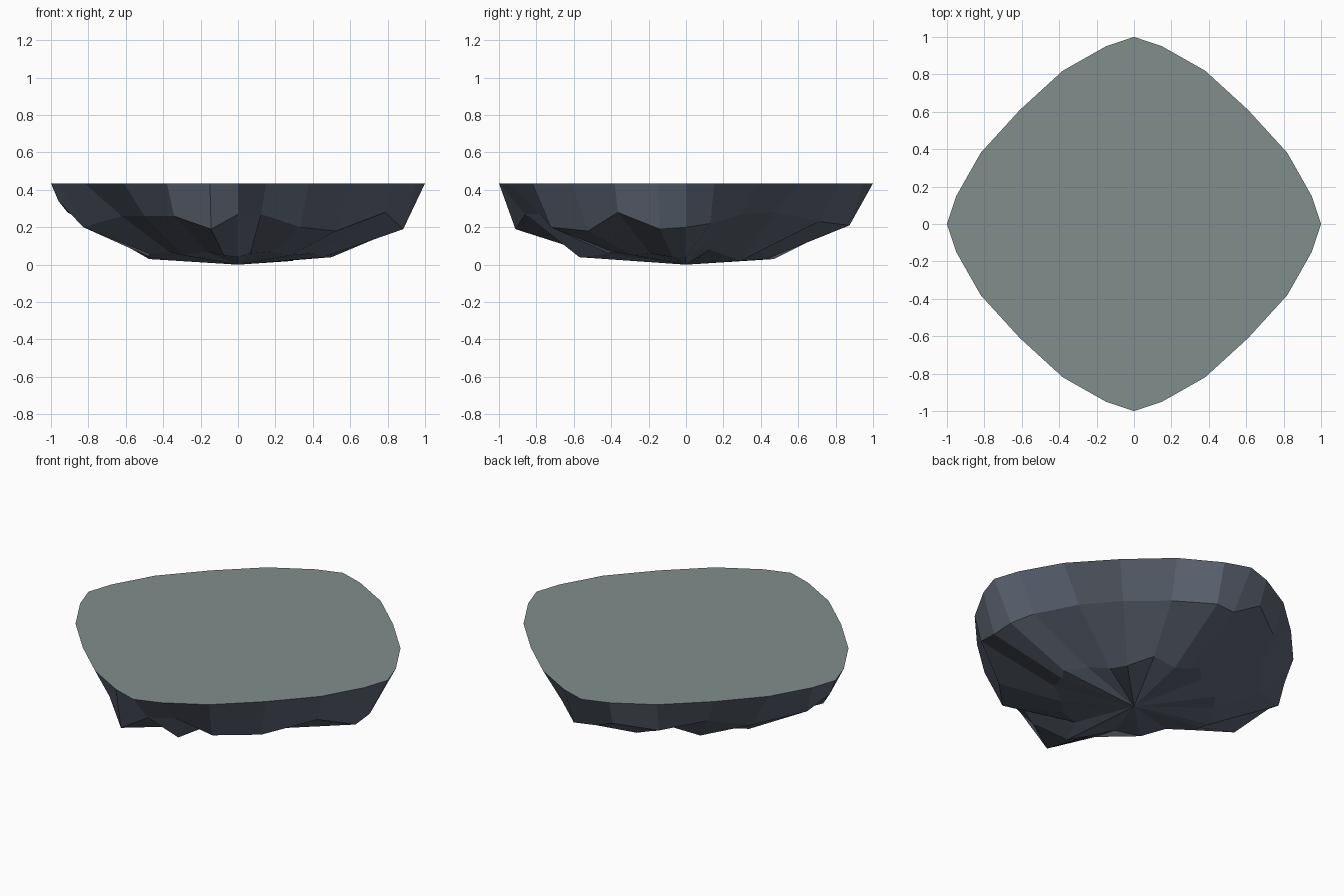
import bpy
import bmesh

cube = bpy.data.objects.get("Cube")
if cube:
    bpy.data.objects.remove(cube, do_unlink=True)


def make_material(name, colour):
    material = bpy.data.materials.new(name)
    material.use_nodes = True
    rgba = (*colour, 1.0)
    material.diffuse_color = rgba
    shader = next(n for n in material.node_tree.nodes if n.type == "BSDF_PRINCIPLED")
    shader.inputs["Base Color"].default_value = rgba
    shader.inputs["Roughness"].default_value = 0.9
    return material


def add_ring(mesh, outline, scales, heights):
    """One loop of vertices: the rim outline scaled point by point, in percent."""
    return [mesh.verts.new((x * s / 100, y * s / 100, z / 100))
            for (x, y), s, z in zip(outline, scales, heights)]


def bridge(mesh, upper, lower):
    """Join two loops with a band of faceted quads."""
    count = len(upper)
    for i in range(count):
        j = (i + 1) % count
        mesh.faces.new((lower[i], lower[j], upper[j], upper[i]))


# Rim outline: one quarter, repeated by quarter turns
quarter = [(1, 0), (.95, .15), (.82, .38), (.61, .61), (.38, .82), (.15, .95)]
outline = []
for turn in range(4):
    outline += quarter
    quarter = [(-y, x) for x, y in quarter]
count = len(outline)

# Craggy shoulder: percent of rim radius and height, one row per quarter
shoulder_scale = [88, 87, 79, 78, 87, 92,
                  85, 95, 93, 80, 80, 96,
                  96, 87, 76, 82, 90, 96,
                  86, 82, 88, 86, 96, 93]
shoulder_height = [20, 22, 27, 28, 23, 21,
                   22, 29, 25, 24, 19, 28,
                   34, 20, 26, 26, 26, 19,
                   27, 27, 20, 18, 28, 19]

# Rugged lower belly
belly_scale = [50, 40, 34, 48, 47, 45,
               47, 50, 45, 52, 50, 50,
               47, 50, 45, 48, 44, 50,
               57, 44, 48, 46, 50, 48]
belly_height = [4, 8, 8, 2, 8, 3,
                3, 6, 7, 4, 6, 3,
                4, 6, 7, 5, 7, 5,
                4, 6, 7, 5, 6, 4]

mesh = bmesh.new()
rim = add_ring(mesh, outline, [100] * count, [43.5] * count)
shoulder = add_ring(mesh, outline, shoulder_scale, shoulder_height)
belly = add_ring(mesh, outline, belly_scale, belly_height)
tip = mesh.verts.new((0, 0, 0))

# Flat top, two rock bands, and the fan closing the underside
top_face = mesh.faces.new(rim)
bridge(mesh, rim, shoulder)
bridge(mesh, shoulder, belly)
for i in range(count):
    mesh.faces.new((tip, belly[(i + 1) % count], belly[i]))

# Stone below, paler ground on the top face
for face in mesh.faces:
    face.material_index = 0
    face.smooth = False
top_face.material_index = 1
bmesh.ops.recalc_face_normals(mesh, faces=mesh.faces[:])

data = bpy.data.meshes.new("rock_platform")
mesh.to_mesh(data)
mesh.free()
data.materials.append(make_material("dark slate rock", (.11, .13, .17)))
data.materials.append(make_material("grey green top", (.215, .27, .265)))
rock = bpy.data.objects.new("rock_platform", data)
bpy.context.collection.objects.link(rock)
